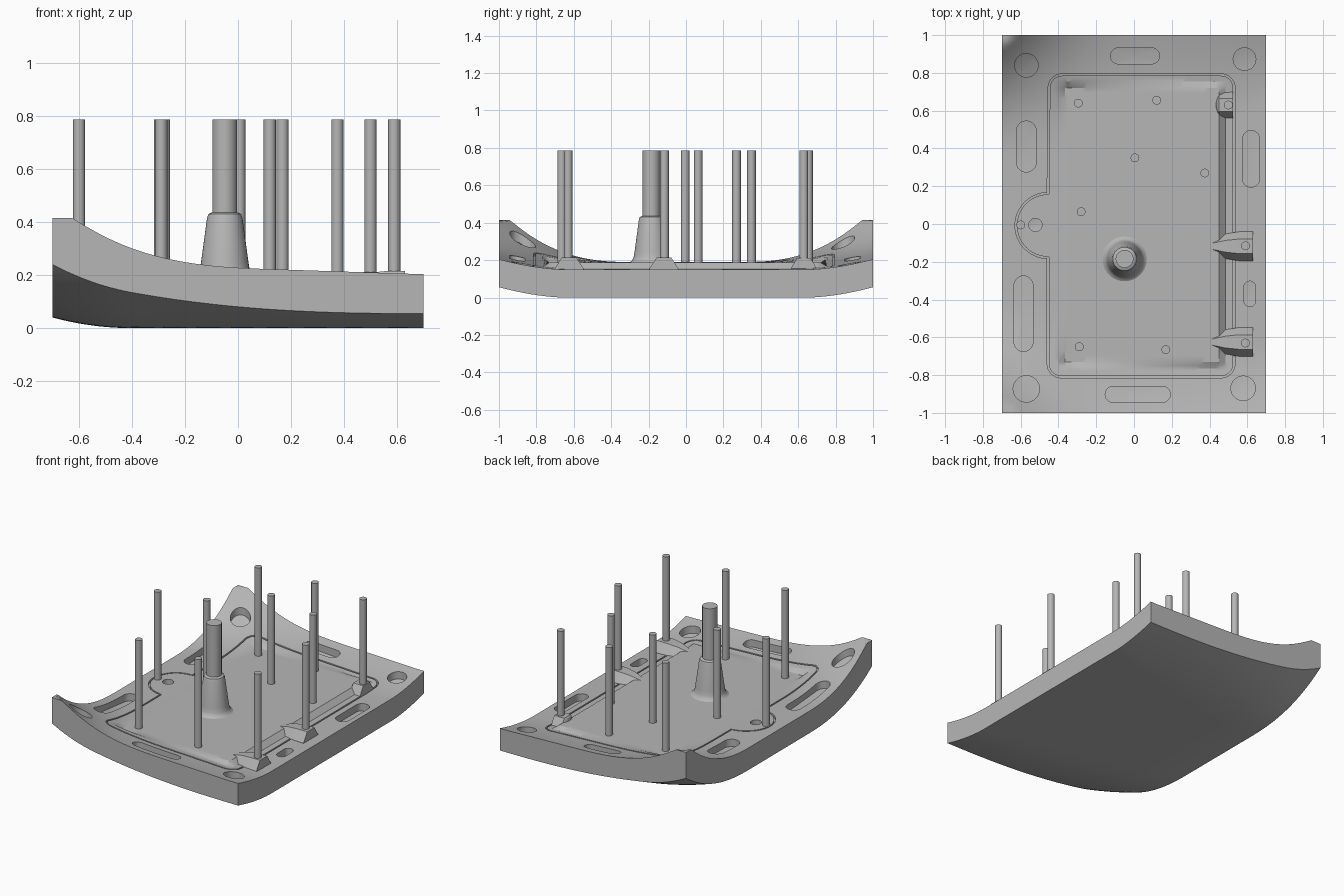
import bpy, bmesh, math
from mathutils import Vector

if "Cube" in bpy.data.objects:
    bpy.data.objects.remove(bpy.data.objects["Cube"])

grey = bpy.data.materials.new("plain grey")
grey.use_nodes = True
grey.diffuse_color = (0.47, 0.47, 0.47, 1)
grey.node_tree.nodes["Principled BSDF"].inputs["Base Color"].default_value = grey.diffuse_color


def clamp(v):
    return max(0.0, min(1.0, v))


def finish(bm, name, angle=30):
    bmesh.ops.recalc_face_normals(bm, faces=bm.faces)
    mesh = bpy.data.meshes.new(name)
    bm.to_mesh(mesh)
    bm.free()
    ob = bpy.data.objects.new(name, mesh)
    bpy.context.collection.objects.link(ob)
    mesh.materials.append(grey)
    smooth(ob, angle)
    return ob


def smooth(ob, angle):
    bpy.ops.object.select_all(action="DESELECT")
    ob.select_set(True)
    bpy.context.view_layer.objects.active = ob
    bpy.ops.object.shade_smooth_by_angle(angle=math.radians(angle))


# Curvature of the shell: ends rise toward the left-hand long edge
def end_rise(x, y):
    f = (x + 0.7) / 1.4
    start, power = 0.3 + 0.35 * f, 2.5 - 0.8 * f
    return clamp((abs(y) - start) / (1 - start)) ** power


def under(x, y):
    lift = 0.04 * clamp((-0.4 - x) / 0.3) ** 2
    return lift + (0.055 + 0.145 * clamp((0.7 - x) / 1.4) ** 2.5) * end_rise(x, y)


def skin(x, y):
    base = 0.15 + 0.04 * clamp((0.65 - x) / 1.2)
    rise = 0.055 + 0.225 * clamp((0.15 - x) / 0.85) ** 3
    return min(base + rise * end_rise(x, y), 0.415)


PANEL = (-0.4, 0.485, -0.765, 0.755)


def top(x, y):
    x0, x1, y0, y1 = PANEL
    t = clamp(min(x - x0, x1 - x, y - y0, y1 - y) / 0.035)
    return skin(x, y) * (1 - t) + 0.187 * t


def stations(lo, hi, n, extra):
    vals = [lo + (hi - lo) * i / n for i in range(n + 1)]
    gap = (hi - lo) / n * 0.45
    vals = [v for v in vals if v in (lo, hi) or all(abs(v - e) > gap for e in extra)]
    return sorted(vals + extra)


# Curved shell body
def shell():
    x0, x1, y0, y1 = PANEL
    xs = stations(-0.7, 0.7, 56, [x0, x0 + 0.035, x1 - 0.035, x1])
    ys = stations(-1, 1, 72, [y0, y0 + 0.035, y1 - 0.035, y1])
    bm = bmesh.new()
    up = [[bm.verts.new((x, y, top(x, y))) for y in ys] for x in xs]
    dn = [[bm.verts.new((x, y, under(x, y))) for y in ys] for x in xs]
    for g in (up, dn):
        for i in range(len(xs) - 1):
            for j in range(len(ys) - 1):
                bm.faces.new((g[i][j], g[i + 1][j], g[i + 1][j + 1], g[i][j + 1]))
    for i in range(len(xs) - 1):
        for j in (0, -1):
            bm.faces.new((up[i][j], up[i + 1][j], dn[i + 1][j], dn[i][j]))
    for j in range(len(ys) - 1):
        for i in (0, -1):
            bm.faces.new((up[i][j], up[i][j + 1], dn[i][j + 1], dn[i][j]))
    return finish(bm, "shell")


def arc(cx, cy, r, a0, a1, n):
    return [Vector((cx + r * math.cos(math.radians(a0 + (a1 - a0) * i / n)),
                    cy + r * math.sin(math.radians(a0 + (a1 - a0) * i / n)), 0))
            for i in range(n + 1)]


# Pockets: rounded slots, or round when width equals height
def add_pocket(bm, cx, cy, w, h):
    r = min(w, h) / 2
    dx, dy = w / 2 - r, h / 2 - r
    pts = []
    for sx, sy, a in ((1, 1, 0), (-1, 1, 90), (-1, -1, 180), (1, -1, 270)):
        pts += arc(cx + sx * dx, cy + sy * dy, r, a, a + 90, 7)
    pts = [p for i, p in enumerate(pts) if (p - pts[i - 1]).length > 1e-4]
    lo = [bm.verts.new((p.x, p.y, skin(p.x, p.y) - 0.05)) for p in pts]
    hi = [bm.verts.new((p.x, p.y, 0.7)) for p in pts]
    mid = bm.verts.new((cx, cy, skin(cx, cy) - 0.055))
    bm.faces.new(hi)
    for i in range(len(pts)):
        bm.faces.new((lo[i - 1], lo[i], hi[i], hi[i - 1]))
        bm.faces.new((lo[i - 1], lo[i], mid))


# Parting groove around the panel, with a round lobe on one side
def add_groove(bm):
    r = 0.07
    path = arc(0.53 - r, 0.79 - r, r, 0, 90, 8) + arc(-0.45 + r, 0.79 - r, r, 90, 180, 8)
    path += arc(-0.455, -0.008, 0.17, 90, 270, 24)
    path += arc(-0.455 + r, -0.81 + r, r, 180, 270, 8) + arc(0.53 - r, -0.81 + r, r, 270, 360, 8)
    fine = []
    for i, p in enumerate(path):
        q = path[(i + 1) % len(path)]
        n = max(1, int((q - p).length / 0.05))
        fine += [p.lerp(q, k / n) for k in range(n)]
    rings = []
    for i, p in enumerate(fine):
        d = (fine[(i + 1) % len(fine)] - fine[i - 1]).normalized()
        side = Vector((d.y, -d.x, 0)) * 0.005
        ring = []
        for s, dz in ((-1, -0.015), (1, -0.015), (1, 0.05), (-1, 0.05)):
            v = p + side * s
            ring.append(bm.verts.new((v.x, v.y, skin(v.x, v.y) + dz)))
        rings.append(ring)
    for i in range(len(rings)):
        a, b = rings[i - 1], rings[i]
        for k in range(4):
            bm.faces.new((a[k], b[k], b[(k + 1) % 4], a[(k + 1) % 4]))


def cut(body, bm):
    cutter = finish(bm, "cutter")
    cutter.hide_render = True
    mod = body.modifiers.new("cut", "BOOLEAN")
    mod.operation, mod.solver, mod.object = "DIFFERENCE", "EXACT", cutter
    bpy.ops.object.select_all(action="DESELECT")
    bpy.context.view_layer.objects.active = body
    body.select_set(True)
    bpy.ops.object.modifier_apply(modifier=mod.name)
    bpy.data.objects.remove(cutter)


body = shell()
pockets = bmesh.new()
for spec in ((0.005, 0.89, 0.26, 0.085), (0.02, -0.902, 0.345, 0.085),
             (-0.57, 0.41, 0.105, 0.27), (0.62, 0.345, 0.09, 0.3),
             (-0.585, -0.475, 0.1, 0.4), (0.613, -0.37, 0.062, 0.135),
             (-0.57, 0.84, 0.125, 0.125), (0.585, 0.873, 0.12, 0.12),
             (-0.57, -0.873, 0.14, 0.14), (0.578, -0.87, 0.13, 0.13),
             (-0.522, -0.005, 0.07, 0.07)):
    add_pocket(pockets, *spec)
cut(body, pockets)
groove = bmesh.new()
add_groove(groove)
cut(body, groove)
smooth(body, 25)


# Turned parts from (radius, height) profiles
def turned(name, x, y, profile, n):
    bm = bmesh.new()
    rings = [[bm.verts.new((x + r * math.cos(math.tau * i / n), y + r * math.sin(math.tau * i / n), z))
              for i in range(n)] for r, z in profile]
    for a, b in zip(rings, rings[1:]):
        for i in range(n):
            bm.faces.new((a[i - 1], a[i], b[i], b[i - 1]))
    bm.faces.new(rings[0])
    bm.faces.new(rings[-1])
    return finish(bm, name, 40)


# Ejector pins
for i, (x, y) in enumerate(((-0.295, 0.64), (0.12, 0.655), (0.5, 0.63), (0.005, 0.35),
                            (0.375, 0.27), (-0.28, 0.065), (-0.6, -0.005), (0.59, -0.115),
                            (0.59, -0.63), (-0.29, -0.65), (0.168, -0.665))):
    turned(f"pin_{i + 1}", x, y, ((0.023, 0.1), (0.023, 0.787)), 24)

# Feed post with flared conical foot
turned("feed_post", -0.05, -0.185,
       ((0.118, 0.15), (0.118, 0.187), (0.104, 0.195), (0.095, 0.215), (0.09, 0.245), (0.067, 0.415),
        (0.062, 0.43), (0.05, 0.436), (0.047, 0.437), (0.047, 0.787)), 40)


# Clip blocks: tapered block with a wedge running onto the panel
def clip(name, x_end, x_tip, y, half, height):
    bm = bmesh.new()
    x_mid = x_end - 0.075

    def section(x, wide, narrow, z):
        return [bm.verts.new((x, y + s, h)) for s, h in
                ((-wide, 0.13), (-wide, 0.155), (-narrow, z), (narrow, z), (wide, 0.155), (wide, 0.13))]
    secs = [section(x_end, half, half * 0.5, height), section(x_mid, half, half * 0.5, height),
            section((x_mid + x_tip) / 2, half * 0.85, half * 0.4, height - 0.008),
            section(x_tip, half * 0.5, half * 0.2, 0.186)]
    for a, b in zip(secs, secs[1:]):
        for k in range(6):
            bm.faces.new((a[k], b[k], b[(k + 1) % 6], a[(k + 1) % 6]))
    bm.faces.new(secs[0])
    bm.faces.new(secs[-1])
    finish(bm, name, 20)


clip("clip_front", 0.63, 0.41, -0.625, 0.077, 0.215)
clip("clip_middle", 0.63, 0.41, -0.118, 0.077, 0.215)
clip("clip_back", 0.525, 0.435, 0.63, 0.07, 0.212)
